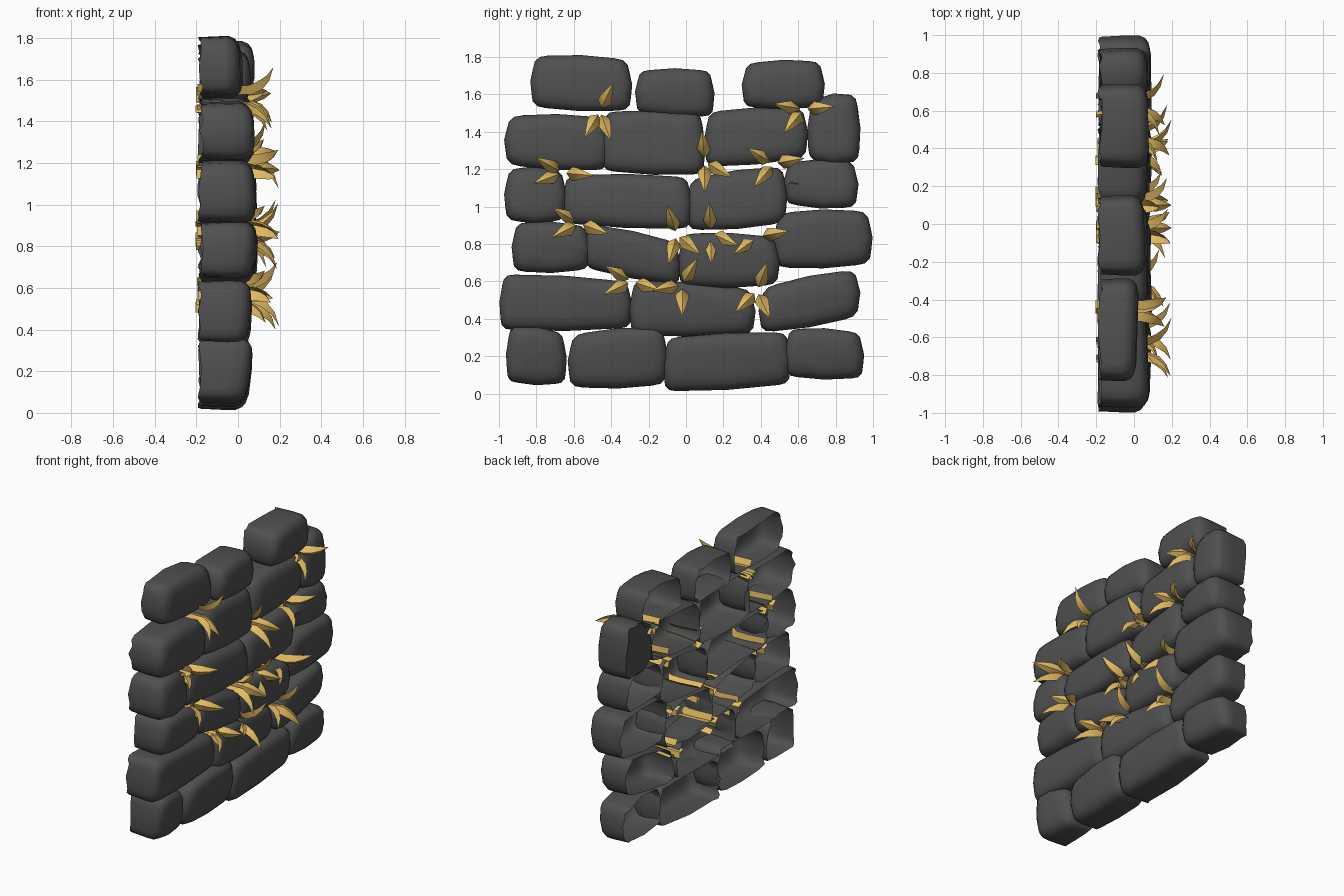
import bpy, bmesh, math, random
from mathutils import Vector

if "Cube" in bpy.data.objects:
    bpy.data.objects.remove(bpy.data.objects["Cube"])

random.seed(4)


def material(name, rgb):
    m = bpy.data.materials.new(name)
    m.diffuse_color = (*rgb, 1)
    m.use_nodes = True
    m.node_tree.nodes["Principled BSDF"].inputs["Base Color"].default_value = m.diffuse_color
    return m


STONE = material("dark grey stone", (0.08, 0.08, 0.08))
LEAF = material("dry yellow leaf", (0.77, 0.50, 0.13))


def finish(bm, name, mat, angle):
    me = bpy.data.meshes.new(name)
    bm.to_mesh(me)
    bm.free()
    ob = bpy.data.objects.new(name, me)
    bpy.context.collection.objects.link(ob)
    me.materials.append(mat)
    bpy.ops.object.select_all(action='DESELECT')
    ob.select_set(True)
    bpy.context.view_layer.objects.active = ob
    bpy.ops.object.shade_smooth_by_angle(angle=math.radians(angle))


def rounded_outline(corners, inset, r):
    """Quad outline moved inward, corners rounded, sides bulging slightly."""
    mid = sum(corners, Vector((0, 0))) / 4
    c = [Vector((p.x - math.copysign(inset, p.x - mid.x),
                 p.y - math.copysign(inset, p.y - mid.y))) for p in corners]
    pts = []
    for i, p in enumerate(c):
        q = c[(i + 1) % 4]
        a = p + (c[i - 1] - p).normalized() * r
        b = p + (q - p).normalized() * r
        for t in (0, 1 / 3, 2 / 3, 1):
            pts.append(a * (1 - t) ** 2 + p * 2 * t * (1 - t) + b * t * t)
        e = (q - p).normalized()
        pts.append((p + q) / 2 + Vector((e.y, -e.x)) * 0.01)
    return pts


def stone(front, lean, yl, yr, tl, tr, bl, br, closed=False):
    # hollow stone: bevelled front, straight sides, open ragged back
    k = 0.015
    corners = [Vector(v) for v in ((yl, bl), (yr, br), (yr - k, tr), (yl + k, tl))]
    tilt = random.uniform(-0.012, 0.012)
    size = random.uniform(0.9, 1.3)
    zmid = (tl + tr + bl + br) / 4
    bm = bmesh.new()
    rings = []
    for x, inset, r in ((-0.18, 0.006, 0.06), (-0.06, 0.0, 0.065), (front - 0.05, 0.0, 0.07),
                        (front - 0.02, 0.013, 0.07), (front - 0.003, 0.036, 0.06),
                        (front + 0.006, 0.075, 0.04)):
        ring = []
        for p in rounded_outline(corners, inset, r * size):
            dx = random.uniform(-0.014, 0.014) if x == -0.18 else 0
            if x > front - 0.06:
                dx += tilt * (p.x - (yl + yr) / 2) / (yr - yl) * 2
                dx += lean * (p.y - zmid) / 0.15
            ring.append(bm.verts.new((x + dx, p.x, p.y)))
        rings.append(ring)
    n = len(rings[0])
    for a, b in zip(rings, rings[1:]):
        for i in range(n):
            bm.faces.new((a[i], a[(i + 1) % n], b[(i + 1) % n], b[i]))
    bm.faces.new(rings[-1])
    if closed:
        bm.faces.new(rings[0][::-1])
    finish(bm, "wall_stone", STONE, 40)


def course(front, lean, *stones):
    for s in stones:
        stone(front, lean, *s)


# stone courses: left, right, top left/right, bottom left/right
course(0.05, 0.018, (-.96, -.64, .365, .33, .06, .05), (-.63, -.10, .32, .36, .03, .045),
       (-.12, .56, .30, .33, .01, .05), (.53, .95, .35, .33, .09, .08))
course(0.05, 0.008, (-.995, -.29, .64, .60, .34, .35), (-.30, .37, .61, .56, .31, .32),
       (.39, .93, .57, .67, .32, .41))
course(0.08, 0.01, (-.93, -.51, .92, .90, .65, .66), (-.54, -.03, .91, .81, .67, .58),
       (-.04, .50, .86, .84, .57, .58), (.47, .995, .97, .98, .67, .69))
course(0.075, -0.008, (-.97, -.64, 1.21, 1.20, .92, .92), (-.66, .03, 1.17, 1.16, .91, .88),
       (.0, .54, 1.15, 1.22, .87, .91), (.52, .92, 1.24, 1.25, 1.01, .99))
course(0.065, -0.006, (-.97, -.41, 1.49, 1.48, 1.22, 1.19), (-.45, .10, 1.51, 1.50, 1.19, 1.17),
       (.10, .65, 1.51, 1.53, 1.21, 1.26), (.65, .93, 1.58, 1.61, 1.24, 1.23, True))
# loose top stones
course(0.01, -0.005, (-.83, -.29, 1.81, 1.79, 1.53, 1.51))
course(0.05, 0, (-.27, .15, 1.73, 1.73, 1.50, 1.48))
course(0.07, 0, (.30, .74, 1.77, 1.78, 1.53, 1.53))


def leaf(bm, y, z, deg):
    # folded blade growing through the wall and bending sideways to a point
    a = math.radians(deg)
    d = Vector((0, math.cos(a), math.sin(a)))
    w = Vector((0, -d.z, d.y))
    back = random.uniform(-0.205, -0.17)
    tip = random.uniform(0.12, 0.2)
    prev = None
    # fraction of depth, sideways travel, half width, fold height
    for t, s, h, f in ((0, .06, .036, .025), (.4, .05, .036, .028), (.66, .05, .037, .03),
                       (.8, .075, .034, .026), (.91, .11, .022, .015), (1, .165, .001, .0)):
        c = Vector((back + (tip - back) * t, y, z)) + d * s
        row = [bm.verts.new(c + w * h), bm.verts.new(c - d * f + Vector((f * t, 0, 0))),
               bm.verts.new(c - w * h)]
        if prev:
            for i in (0, 1):
                bm.faces.new((prev[i], row[i], row[i + 1], prev[i + 1]))
        prev = row


# leaf tufts in the joints: position and the direction of each leaf
for y, z, *angles in ((-.46, 1.51, 65, 240, -70), (-.66, 1.18, 150, 200, -5),
                      (-.57, .91, 150, 207, -20), (-.29, .60, 150, 205, -18),
                      (-.02, .58, 60, -90, 190), (-.05, .85, 108, 255, -40),
                      (.13, .86, 92, -88, -25), (.39, .84, 10, 215),
                      (.10, 1.24, 95, -90, -30), (.47, 1.23, 150, 10, 230),
                      (.63, 1.52, 170, 5, 230), (.38, .55, 70, -65, 225)):
    bm = bmesh.new()
    for a in angles:
        leaf(bm, y, z, a)
    finish(bm, "leaf_tuft", LEAF, 30)
